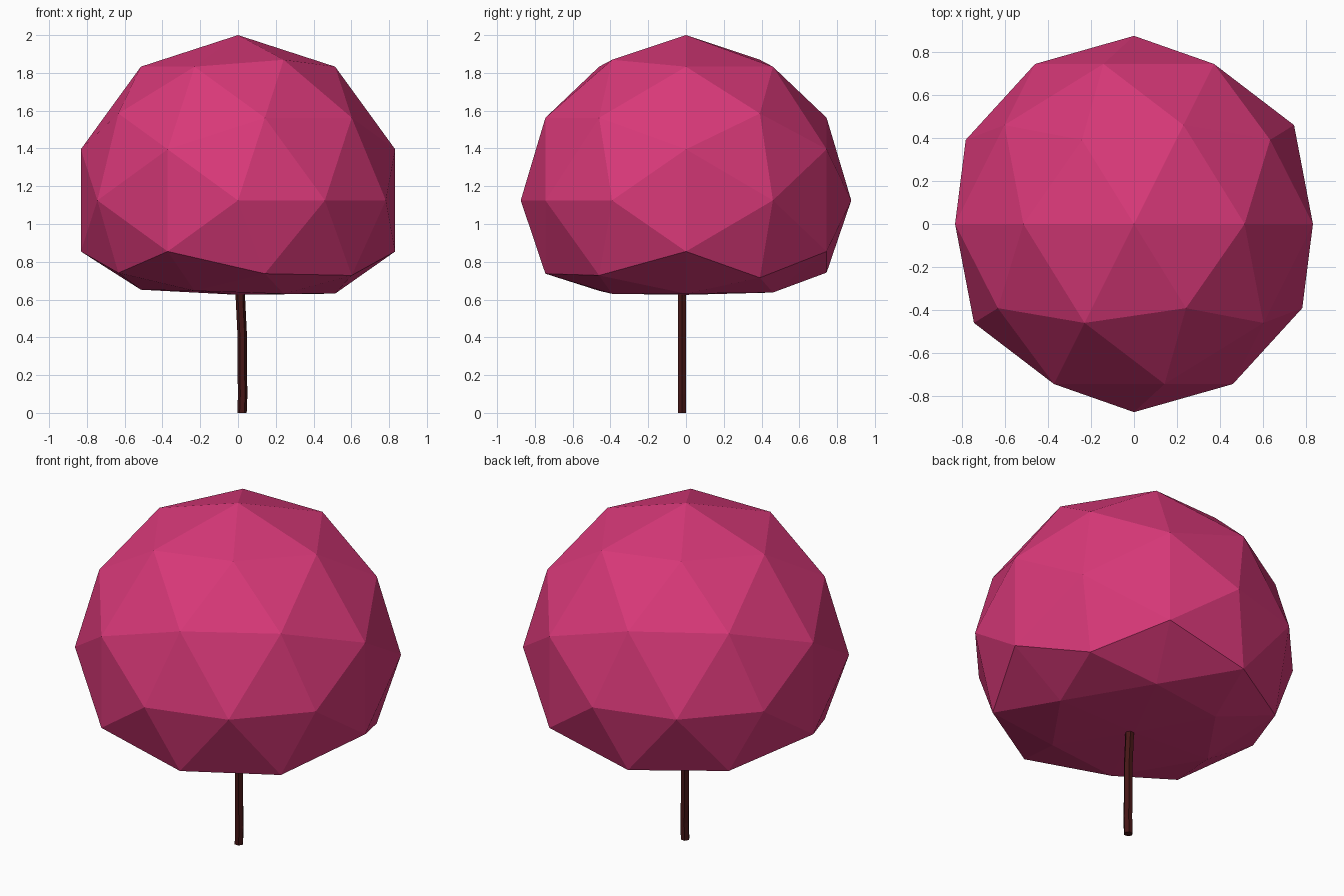
import bpy
from math import radians, cos, sin, tau
from mathutils import Matrix

cube = bpy.data.objects.get("Cube")
if cube:
    bpy.data.objects.remove(cube, do_unlink=True)


def make_material(name, rgb):
    mat = bpy.data.materials.new(name)
    mat.use_nodes = True
    colour = (*rgb, 1)
    mat.diffuse_color = colour
    bsdf = mat.node_tree.nodes["Principled BSDF"]
    bsdf.inputs["Base Color"].default_value = colour
    bsdf.inputs["Roughness"].default_value = 0.9
    return mat


pink = make_material("deep pink foliage", (0.69, 0.04, 0.19))
bark = make_material("dark bark", (0.06, 0.008, 0.008))

# Foliage: faceted ball lying on its side, underside squashed almost flat
RADIUS, CENTRE = 0.875, 1.125
bpy.ops.mesh.primitive_ico_sphere_add(subdivisions=2, radius=RADIUS)
foliage = bpy.context.object
foliage.name = "foliage"
mesh = foliage.data
mesh.transform(Matrix.Translation((0, 0, CENTRE)) @ Matrix.Rotation(radians(90), 4, "X"))
for v in mesh.vertices:
    if v.co.z < 0.8:
        depth = v.co.z - (CENTRE - RADIUS)
        v.co.z = 0.625 + 0.6 * depth ** 2 - 0.02 * v.co.x
mesh.materials.append(pink)

# Trunk: thin six-sided stem with a slight sideways bend
SIDES, THICK = 6, 0.025
path = [(0.021, 0), (0.025, 0.1), (0.022, 0.22), (0.022, 0.42), (0.013, 0.6), (0.012, 0.7)]
verts = [(x + THICK * cos(tau * i / SIDES), -0.022 + THICK * sin(tau * i / SIDES), z)
         for x, z in path for i in range(SIDES)]
faces = [(r * SIDES + i, r * SIDES + (i + 1) % SIDES,
          (r + 1) * SIDES + (i + 1) % SIDES, (r + 1) * SIDES + i)
         for r in range(len(path) - 1) for i in range(SIDES)]
last = (len(path) - 1) * SIDES
faces += [tuple(reversed(range(SIDES))), tuple(range(last, last + SIDES))]
trunk_mesh = bpy.data.meshes.new("trunk")
trunk_mesh.from_pydata(verts, [], faces)
trunk_mesh.materials.append(bark)
trunk = bpy.data.objects.new("trunk", trunk_mesh)
bpy.context.collection.objects.link(trunk)
